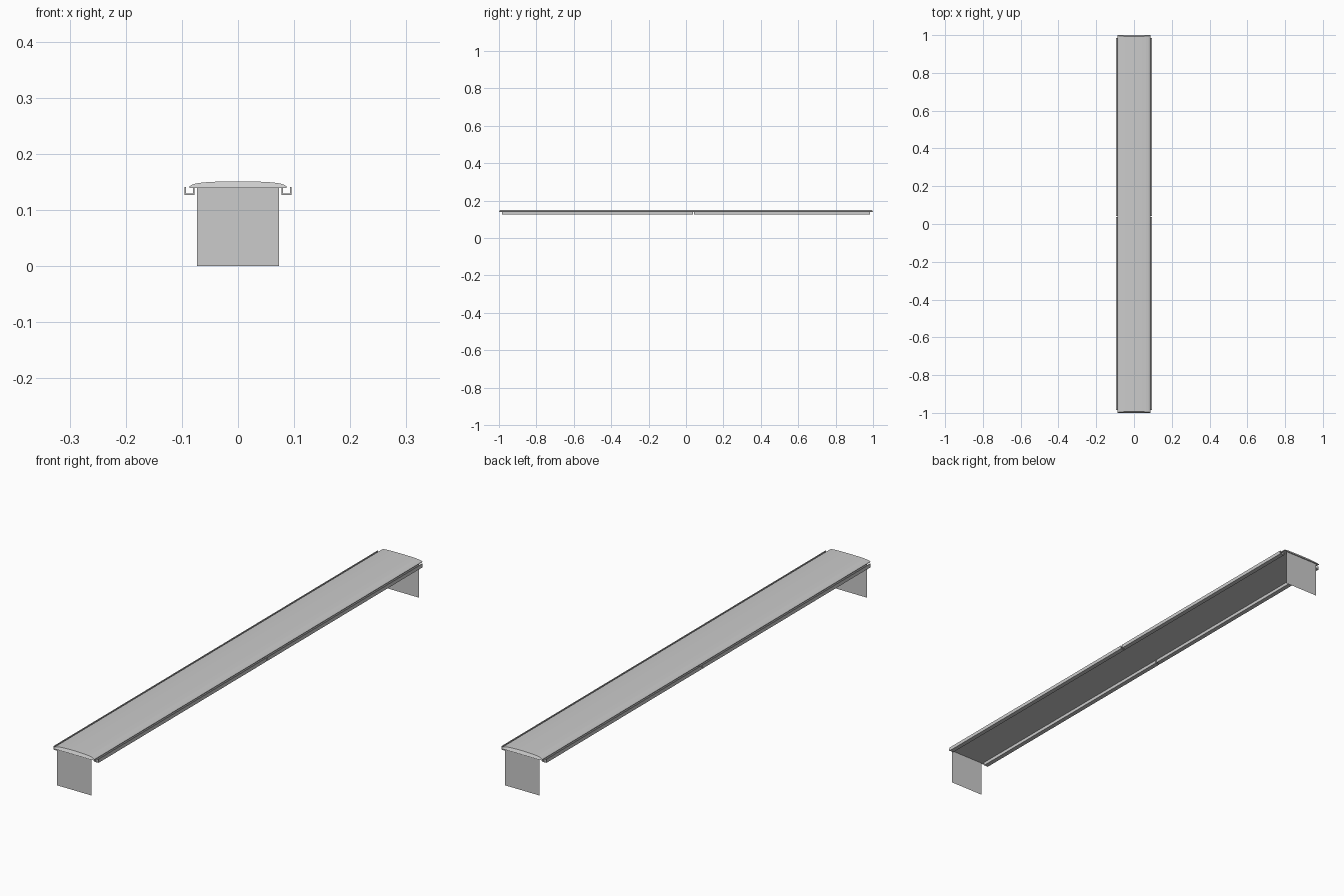
import bpy

if "Cube" in bpy.data.objects:
    bpy.data.objects.remove(bpy.data.objects["Cube"])

def make(name, verts, faces):
    me = bpy.data.meshes.new(name)
    me.from_pydata(verts, [], faces)
    me.update()
    ob = bpy.data.objects.new(name, me)
    bpy.context.collection.objects.link(ob)
    return ob

def loft(name, rings):
    """Closed solid through matching rings of points."""
    n = len(rings[0])
    verts = [p for r in rings for p in r]
    faces = [tuple(range(n)), tuple(reversed(range(len(verts) - n, len(verts))))]
    for k in range(len(rings) - 1):
        a, b = k * n, (k + 1) * n
        for i in range(n):
            j = (i + 1) % n
            faces.append((a + j, a + i, b + i, b + j))
    return make(name, verts, faces)

# Gently crowned deck with slightly sloped ends
half = [(0.086, 0.1395), (0.0865, 0.142), (0.083, 0.1445), (0.076, 0.147),
        (0.063, 0.149), (0.045, 0.1502), (0.022, 0.1508)]
profile = half + [(0, 0.151)] + [(-x, z) for x, z in reversed(half)]

def deck_ring(side):
    return [(x, side * (1.0 - 0.6 * (z - 0.1395)), z) for x, z in profile]

loft("deck", [deck_ring(-1), deck_ring(1)])

# Thin end panels the deck stands on
for side, name in ((-1, "front_leg_panel"), (1, "back_leg_panel")):
    y = side * 0.996
    make(name, [(-0.073, y, 0), (0.073, y, 0), (0.073, y, 0.1405), (-0.073, y, 0.1405)],
         [(0, 1, 2, 3) if side < 0 else (3, 2, 1, 0)])

# U-channel rails under both long edges, each in two lengths with a joint
t = 0.0028
x0, x1, z0, z1 = 0.0775, 0.0955, 0.127, 0.141
channel = [(x0, z0), (x1, z0), (x1, z1), (x1 - t, z1), (x1 - t, z0 + t),
           (x0 + t, z0 + t), (x0 + t, z1 - 0.001), (x0, z1 - 0.001)]
for s, label in ((-1, "left"), (1, "right")):
    for part, (ya, yb) in (("front", (-0.985, 0.037)), ("back", (0.042, 0.985))):
        pts = [(s * x, z) for x, z in channel]
        if s > 0:
            pts.reverse()
        pts.reverse()
        loft(f"{label}_rail_{part}",
             [[(x, y, z) for x, z in pts] for y in (ya, yb)])

# Consistent outward normals on the solid parts
import bmesh
for ob in bpy.data.objects:
    if "panel" in ob.name:
        continue
    bm = bmesh.new()
    bm.from_mesh(ob.data)
    bmesh.ops.recalc_face_normals(bm, faces=bm.faces)
    bm.to_mesh(ob.data)
    bm.free()
